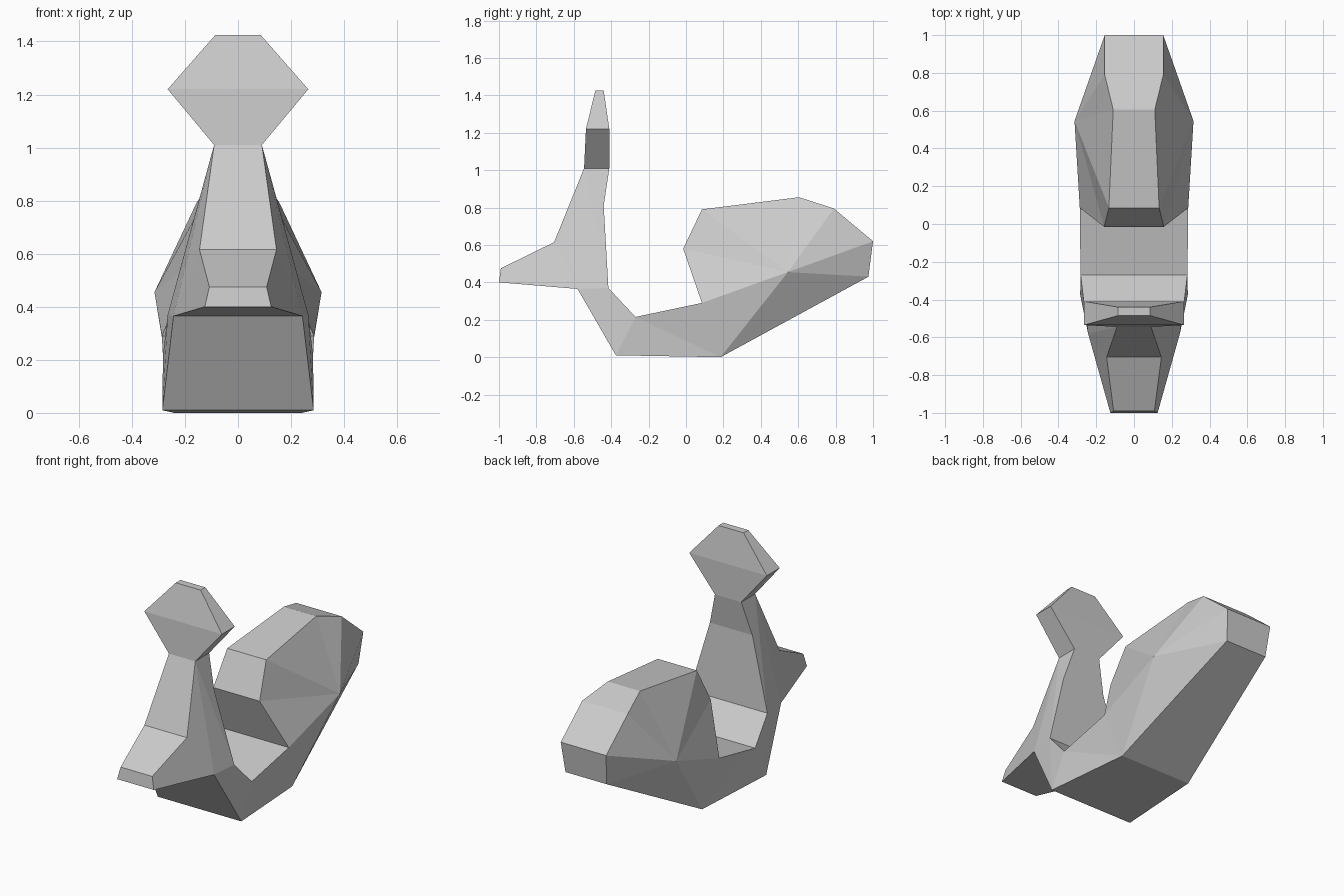
import bpy
import bmesh

cube = bpy.data.objects.get("Cube")
if cube:
    bpy.data.objects.remove(cube, do_unlink=True)

# One flat colour
grey = bpy.data.materials.new("light_grey")
grey.use_nodes = True
colour = (0.6, 0.6, 0.6, 1)
grey.diffuse_color = colour
grey.node_tree.nodes["Principled BSDF"].inputs["Base Color"].default_value = colour

# Side outline, walked around the figure: name -> (y, z, half width)
outline = {
    "lip_low": (-1.0, 0.40, 0.125),
    "lip_top": (-0.99, 0.475, 0.108),
    "chest": (-0.705, 0.615, 0.145),
    "neck_front": (-0.545, 1.01, 0.09),
    "head_front": (-0.535, 1.22, 0.265),
    "crown_front": (-0.485, 1.425, 0.085),
    "crown_back": (-0.44, 1.425, 0.085),
    "head_back": (-0.41, 1.22, 0.265),
    "neck_back": (-0.41, 1.01, 0.09),
    "nape": (-0.44, 0.81, 0.145),
    "lap": (-0.415, 0.37, 0.265),
    "seat_front": (-0.27, 0.215, 0.283),
    "seat_back": (0.085, 0.29, 0.287),
    "hump_low": (-0.015, 0.58, 0.158),
    "hump_front": (0.085, 0.79, 0.133),
    "hump_top": (0.605, 0.855, 0.11),
    "hump_back": (0.79, 0.795, 0.155),
    "tail_top": (1.0, 0.62, 0.155),
    "tail_low": (0.975, 0.43, 0.14),
    "base_back": (0.185, 0.0, 0.24),
    "base_front": (-0.375, 0.01, 0.285),
    "chin": (-0.58, 0.365, 0.243),
}
# Widest point of the rear body
hub = (0.545, 0.455, 0.315)

# Facets of one flank
facets = [
    ("lip_low", "lip_top", "chest", "chin"),
    ("chest", "neck_front", "chin"),
    ("neck_front", "lap", "chin"),
    ("neck_front", "nape", "lap"),
    ("neck_front", "neck_back", "nape"),
    ("neck_front", "head_front", "head_back", "neck_back"),
    ("head_front", "crown_front", "crown_back", "head_back"),
    ("chin", "lap", "base_front"),
    ("lap", "seat_front", "base_front"),
    ("seat_front", "base_back", "base_front"),
    ("seat_front", "seat_back", "base_back"),
]

# Rear flank fans out from the hub
names = list(outline)
rear = names[names.index("seat_back"):names.index("base_back") + 1]
facets += [(a, b, "hub") for a, b in zip(rear, rear[1:] + rear[:1])]

bm = bmesh.new()
sides = []
for sign in (1, -1):
    sides.append({name: bm.verts.new((sign * w, y, z))
                  for name, (y, z, w) in [*outline.items(), ("hub", hub)]})

# Flanks, mirrored
for side in sides:
    for facet in facets:
        bm.faces.new([side[n] for n in facet])

# Panels bridging the two flanks
left, right = sides
for a, b in zip(names, names[1:] + names[:1]):
    bm.faces.new((left[a], left[b], right[b], right[a]))

bmesh.ops.recalc_face_normals(bm, faces=bm.faces)
mesh = bpy.data.meshes.new("figure_body")
bm.to_mesh(mesh)
bm.free()
mesh.materials.append(grey)
body = bpy.data.objects.new("figure_body", mesh)
bpy.context.collection.objects.link(body)
